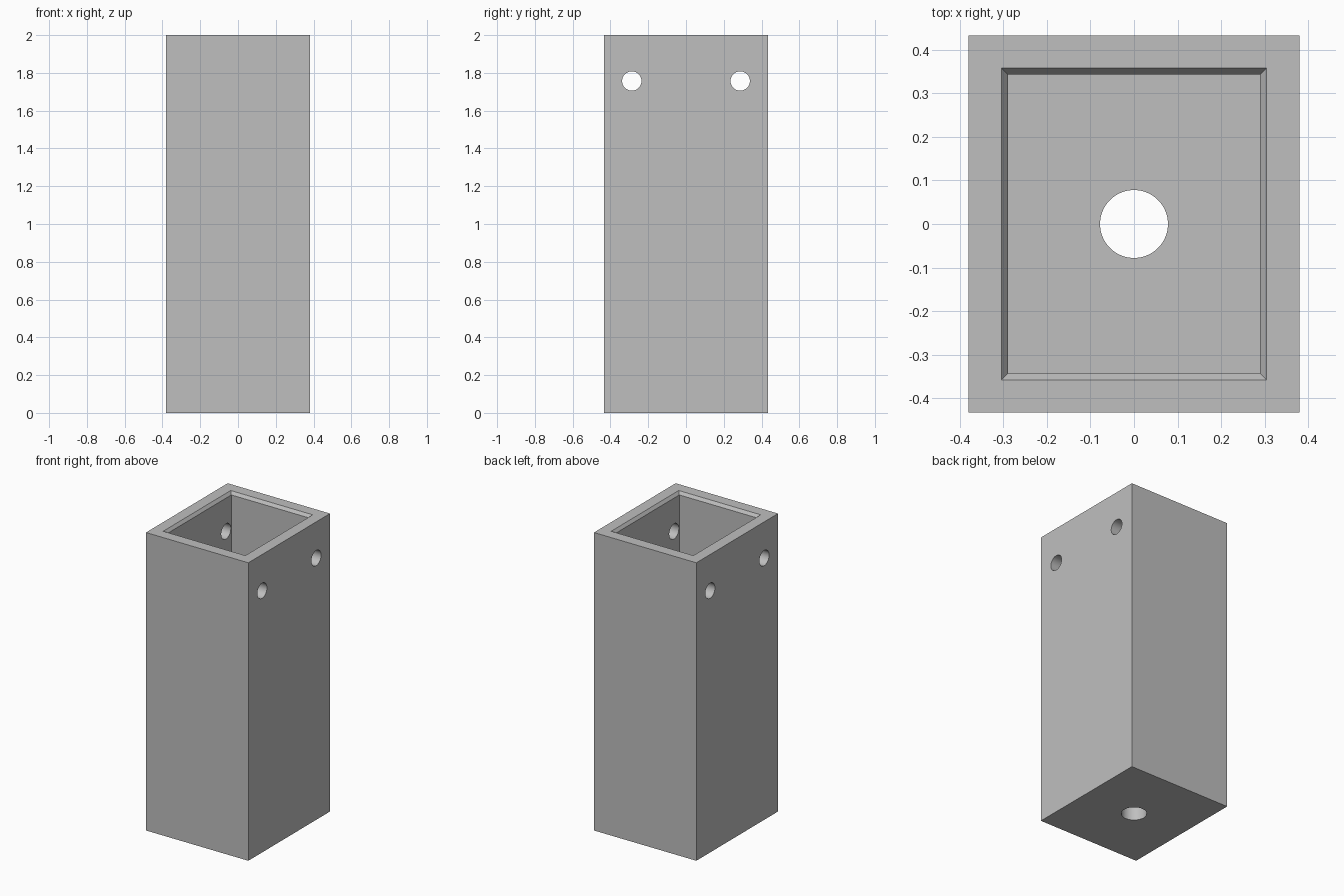
import bpy, bmesh, math

cube = bpy.data.objects.get("Cube")
if cube:
    bpy.data.objects.remove(cube, do_unlink=True)

HX, HY, HEIGHT = 0.38, 0.433, 2.0
WALL, RIM, CHAMFER = 0.09, 0.075, 0.02

grey = bpy.data.materials.new("plain grey")
grey.use_nodes = True
colour = (0.52, 0.52, 0.52, 1)
grey.diffuse_color = colour
grey.node_tree.nodes["Principled BSDF"].inputs["Base Color"].default_value = colour


# Open box: one skin running up the outside, over the rim and down to the floor
def make_box(name, rings):
    bm = bmesh.new()
    corners = [(-1, -1), (1, -1), (1, 1), (-1, 1)]
    loops = [[bm.verts.new((sx * (HX - inset), sy * (HY - inset), z)) for sx, sy in corners]
             for inset, z in rings]
    for low, high in zip(loops, loops[1:]):
        for i in range(4):
            j = (i + 1) % 4
            bm.faces.new((low[i], low[j], high[j], high[i]))
    bm.faces.new(loops[0][::-1])
    bm.faces.new(loops[-1])
    bmesh.ops.recalc_face_normals(bm, faces=bm.faces)
    mesh = bpy.data.meshes.new(name)
    bm.to_mesh(mesh)
    bm.free()
    obj = bpy.data.objects.new(name, mesh)
    bpy.context.collection.objects.link(obj)
    mesh.materials.append(grey)
    return obj


# Round hole drilled through the box, leaving no cutter behind
def drill(obj, radius, depth, location, rotation=(0, 0, 0)):
    bpy.ops.mesh.primitive_cylinder_add(vertices=64, radius=radius, depth=depth,
                                        location=location, rotation=rotation)
    cutter = bpy.context.object
    cutter.name = "hole_cutter"
    cutter.hide_render = True
    cutter.data.materials.append(grey)
    mod = obj.modifiers.new("hole", 'BOOLEAN')
    mod.operation = 'DIFFERENCE'
    mod.solver = 'EXACT'
    mod.object = cutter
    select(obj)
    bpy.ops.object.modifier_apply(modifier=mod.name)
    bpy.data.objects.remove(cutter, do_unlink=True)


def select(obj):
    bpy.ops.object.select_all(action='DESELECT')
    obj.select_set(True)
    bpy.context.view_layer.objects.active = obj


box = make_box("open_box", [(0, 0), (0, HEIGHT), (RIM, HEIGHT),
                            (WALL, HEIGHT - CHAMFER), (WALL, WALL)])

# Drain hole in the floor
drill(box, 0.078, 0.4, (0, 0, WALL / 2))

# Pairs of holes through both side walls
for side in (-1, 1):
    drill(box, 0.051, 1.2, (0, side * 0.287, 1.757), (0, math.pi / 2, 0))

select(box)
bpy.ops.object.shade_smooth_by_angle(angle=math.radians(30))
